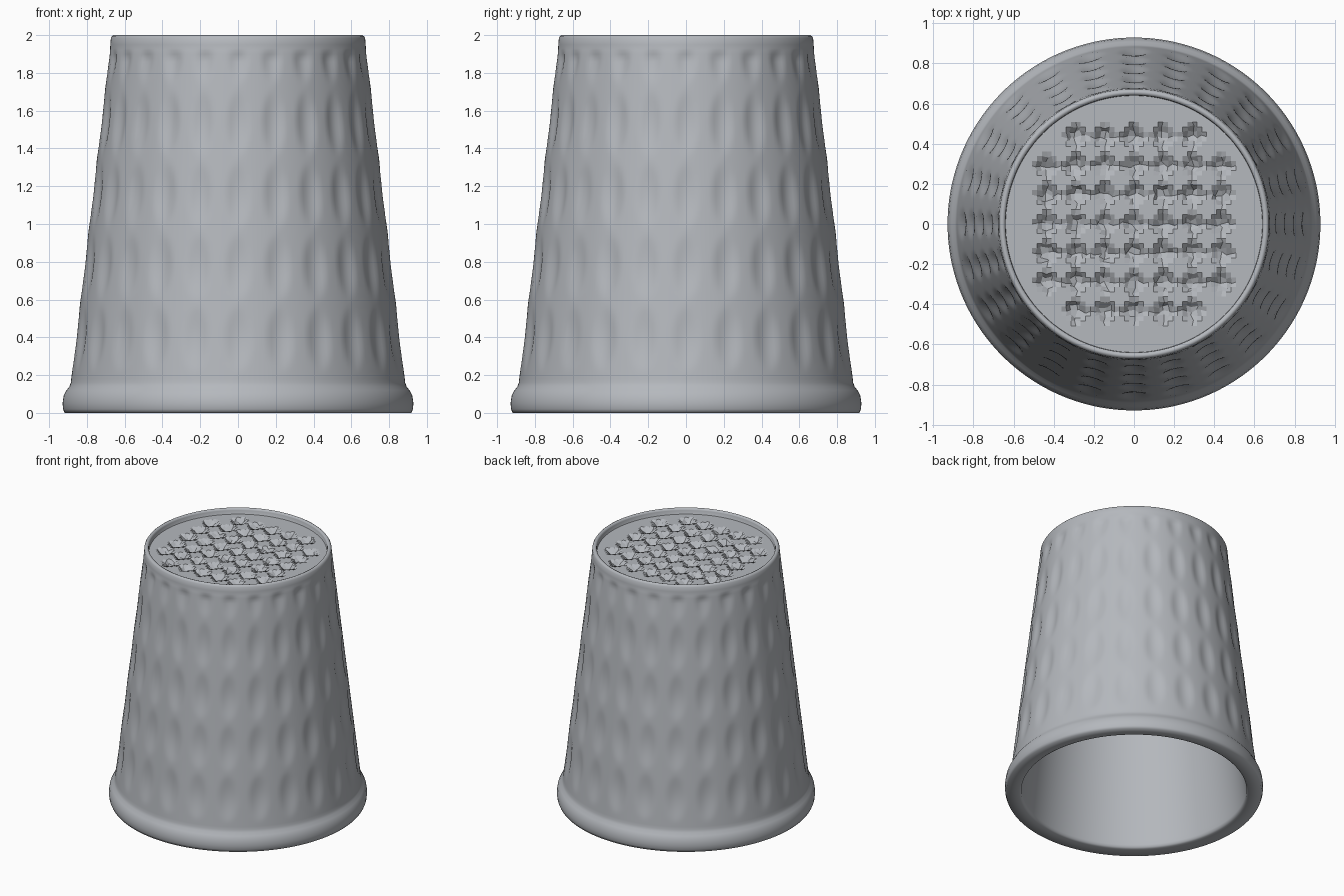
import bpy, bmesh, math, random

if "Cube" in bpy.data.objects:
    bpy.data.objects.remove(bpy.data.objects["Cube"])
random.seed(4)
steel = bpy.data.materials.new("brushed grey metal")
steel.diffuse_color = (0.46, 0.48, 0.51, 1)
steel.use_nodes = True
steel.node_tree.nodes["Principled BSDF"].inputs["Base Color"].default_value = steel.diffuse_color

def finish(bm, name, smooth):
    bmesh.ops.recalc_face_normals(bm, faces=bm.faces[:])
    me = bpy.data.meshes.new(name)
    bm.to_mesh(me)
    bm.free()
    me.materials.append(steel)
    ob = bpy.data.objects.new(name, me)
    bpy.context.collection.objects.link(ob)
    if smooth:
        bpy.context.view_layer.objects.active = ob
        ob.select_set(True)
        bpy.ops.object.shade_smooth_by_angle(angle=math.radians(100))
        ob.select_set(False)
    return ob

N = 240
COLS, ROW = 24, 0.38

def wall_radius(z):
    return 0.904 - 0.117 * z

def dent(a, z):
    # narrow oval dimples in 24 aligned columns, fading out near both rims
    u = (a / (2 * math.pi) * COLS + 0.5) % 1 - 0.5
    v = ((z - 0.39) / ROW + 0.5) % 1 - 0.5
    d2 = (u / 0.34) ** 2 + (v / 0.47) ** 2
    fade = min(1, max(0, (1.925 - z) / 0.05))
    return 0.015 * fade * (1 - d2) ** 1.5 if d2 < 1 and z > 0.19 else 0

# thimble body: bead, dimpled wall, plain top rim, recess, hollow inside
bead = [(0.802, 0.06), (0.807, 0.03), (0.811, 0.012), (0.825, 0.004), (0.918, 0.0),
        (0.926, 0.02), (0.929, 0.05), (0.923, 0.09), (0.908, 0.12), (0.892, 0.14)]
wall = [(wall_radius(z), z) for z in [0.16 + 1.76 * i / 84 for i in range(85)]]
rim = [(0.677, 1.93), (0.676, 1.95), (0.673, 1.985), (0.666, 1.995), (0.657, 2.0),
       (0.645, 1.995), (0.641, 1.985), (0.636, 1.88)]
bm = bmesh.new()
rings = []
for r, z in [(0.59, 1.865), (0.6, 1.86), (0.602, 1.845)] + bead + wall + rim:
    dimpled = (r, z) in wall
    ring = []
    for k in range(N):
        a = 2 * math.pi * k / N
        q = r - (dent(a, z) if dimpled else 0)
        ring.append(bm.verts.new((q * math.cos(a), q * math.sin(a), z)))
    rings.append(ring)
for lo, hi in zip(rings, rings[1:]):
    for k in range(N):
        bm.faces.new((lo[k], lo[(k + 1) % N], hi[(k + 1) % N], hi[k]))
bm.faces.new(rings[0])
bm.faces.new(rings[-1])
finish(bm, "thimble_body", True)

# pitted cap: 7 x 7 rough faceted dents without the corners
P = 0.145
S = P / 6
bm = bmesh.new()
n = 27
grid = {}
for i in range(-n, n + 1):
    for j in range(-n, n + 1):
        x, y = i * S, j * S
        cx, cy = round(x / P), round(y / P)
        dx, dy = abs(x - cx * P), abs(y - cy * P)
        d = 0.5 * (dx + dy) + 0.5 * math.hypot(dx, dy)
        z = 1.955
        if abs(cx) <= 3 and abs(cy) <= 3 and abs(cx) + abs(cy) < 6 and d < 0.058:
            z -= 0.04 * (1 - (d / 0.066) ** 2) + random.uniform(-0.005, 0.005)
            x += random.uniform(-0.01, 0.01)
            y += random.uniform(-0.01, 0.01)
        r = math.hypot(x, y)
        if r > 0.64:
            x, y = x * 0.64 / r, y * 0.64 / r
        grid[i, j] = (bm.verts.new((x, y, z)), r <= 0.64)
for i in range(-n, n):
    for j in range(-n, n):
        q = [grid[i, j], grid[i + 1, j], grid[i + 1, j + 1], grid[i, j + 1]]
        if any(inn for _, inn in q):
            bm.faces.new([v for v, _ in q])
bmesh.ops.delete(bm, geom=[v for v in bm.verts if not v.link_faces], context='VERTS')
finish(bm, "pitted_cap", False)
